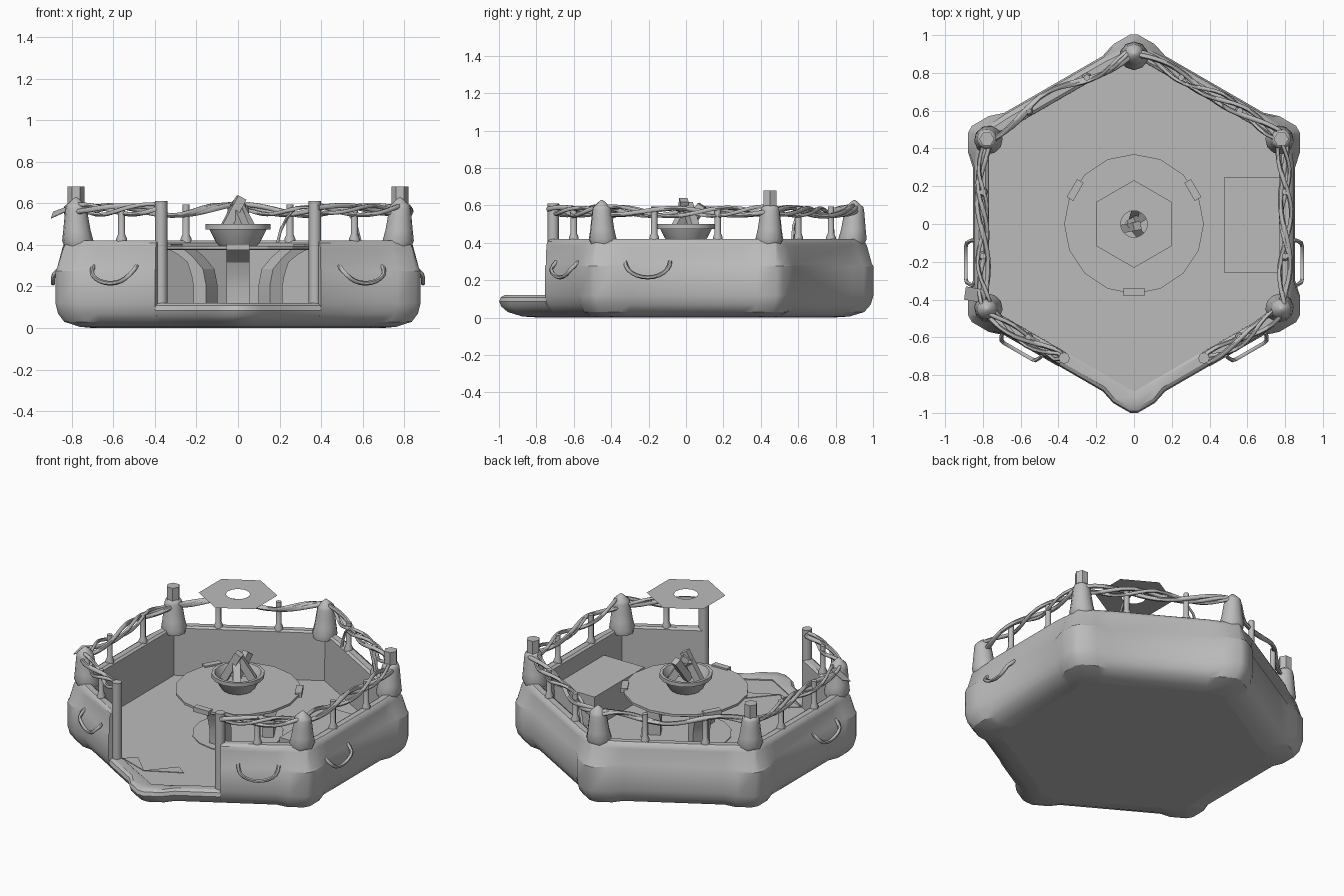
import bpy, bmesh, math
from mathutils import Vector, Euler

if "Cube" in bpy.data.objects:
    bpy.data.objects.remove(bpy.data.objects["Cube"])

grey = bpy.data.materials.new("stone_grey")
grey.diffuse_color = (0.5, 0.5, 0.5, 1)
grey.use_nodes = True
grey.node_tree.nodes["Principled BSDF"].inputs["Base Color"].default_value = grey.diffuse_color
C30 = math.cos(math.radians(30))


def finish(name, bm, smooth=0, recalc=True):
    bmesh.ops.remove_doubles(bm, verts=bm.verts, dist=.0002)
    if recalc:
        bmesh.ops.recalc_face_normals(bm, faces=bm.faces)
    me = bpy.data.meshes.new(name)
    bm.to_mesh(me)
    bm.free()
    ob = bpy.data.objects.new(name, me)
    bpy.context.collection.objects.link(ob)
    me.materials.append(grey)
    if smooth:
        bpy.ops.object.select_all(action='DESELECT')
        ob.select_set(True)
        bpy.context.view_layer.objects.active = ob
        bpy.ops.object.shade_smooth_by_angle(angle=math.radians(smooth))
    return ob


def loft(name, rings, smooth=0):
    """Skin a list of point rings and cap both ends."""
    bm = bmesh.new()
    vs = [[bm.verts.new(p) for p in r] for r in rings]
    for a, b in zip(vs, vs[1:]):
        for i in range(len(a)):
            j = (i + 1) % len(a)
            bm.faces.new((a[i], a[j], b[j], b[i]))
    bm.faces.new(vs[0])
    bm.faces.new(vs[-1])
    return finish(name, bm, smooth)


def sheet(name, pts):
    bm = bmesh.new()
    bm.faces.new([bm.verts.new(p) for p in pts])
    return finish(name, bm, recalc=False)


def ring(x, y, r, z, sides, turn=0.0):
    return [(x + r * math.cos(turn + 2 * math.pi * i / sides),
             y + r * math.sin(turn + 2 * math.pi * i / sides), z) for i in range(sides)]


def lathe(name, x, y, prof, sides, smooth=0, turn=0.0):
    return loft(name, [ring(x, y, r, z, sides, turn) for r, z in prof], smooth)


def tube(name, pts, rad, ref=(0, 0, 1), sides=6):
    pts = [Vector(p) for p in pts]
    rings = []
    for i, p in enumerate(pts):
        t = (pts[min(i + 1, len(pts) - 1)] - pts[max(i - 1, 0)]).normalized()
        u = t.cross(Vector(ref)).normalized()
        v = t.cross(u)
        rings.append([p + rad * (u * math.cos(2 * math.pi * k / sides) + v * math.sin(2 * math.pi * k / sides))
                      for k in range(sides)])
    return loft(name, rings, 60)


def box(name, loc, size, rot=(0, 0, 0)):
    bm = bmesh.new()
    bmesh.ops.create_cube(bm, size=1)
    e = Euler(rot).to_matrix()
    for v in bm.verts:
        v.co = e @ Vector(v.co[k] * size[k] for k in range(3)) + Vector(loc)
    return finish(name, bm)


def wall_point(side, a, s, z):
    """Point on hexagon side (degrees of its normal), s along the side."""
    n = math.radians(side)
    return Vector((a * math.cos(n) - s * math.sin(n), a * math.sin(n) + s * math.cos(n), z))


# Wall cross-section stations: each side swells near its corners, and draws in again at the top
def station(side, s, prof):
    pts = []
    for a, z in prof:
        if a < .775 and z > .05:                      # inner face keeps sharp corners
            m = a * .5773
            pts.append(wall_point(side, a, math.copysign(m, s) if abs(s) > .48 else min(max(s, -m), m), z))
        elif abs(s) > .35:
            swell = .026 if z < .28 else .026 - .29 * (z - .28)
            f = .73 if z == 0 else a / .853
            if a < .83 and z > .3 or z < .01:
                swell *= .3
            pts.append(wall_point(side, a + swell, s * f, z))
        else:
            pts.append(wall_point(side, a, s, z))
    return pts


END = (.3, .38, .483)
FULL = [-s for s in reversed(END)] + list(END)
wall = [(.69, 0), (.755, .006), (.81, .03), (.84, .07), (.853, .12), (.853, .275), (.847, .285), (.845, .385),
        (.838, .408), (.82, .42), (.785, .42), (.77, .41), (.768, .09)]
sill = [(.69, 0), (.755, .006), (.81, .03), (.84, .06), (.85, .085), (.843, .108), (.825, .12),
        (.78, .12), (.768, .112), (.768, .09)]
path = [(-60, s) for s in (-.03,) + END]
for side in (0, 60, 120, 180):
    path += [(side, s) for s in FULL]
path += [(240, s) for s in FULL[:3] + [.03]]
loft("basket_wall", [station(d, s, wall) for d, s in path], 32)
path = [(240, s) for s in (.03,) + END] + [(300, s) for s in FULL[:3] + [-.03]]
loft("doorway_sill", [station(d, s, sill) for d, s in path], 32)

# Floor and underside
sheet("floor", ring(0, 0, .775 / C30, .105, 6, math.pi / 6))
under = [station(d, s, [(.69, 0)])[0] for d in range(0, 360, 60) for s in FULL]
sheet("underside", under[::-1])

# Padded corner posts; the two rear side ones carry taller stubs
for d in (-30, 30, 90, 150, 210):
    c = math.radians(d)
    tall = d in (30, 150)
    prof = [(.885, .068, .39), (.89, .076, .42), (.895, .066, .47), (.898, .058, .53), (.9, .052, .575)]
    prof += [(.9, .048, .59), (.9, .036, .6)] if tall else [(.9, .048, .59), (.9, .022, .615), (.9, .004, .63)]
    loft("corner_post", [ring(q * math.cos(c), q * math.sin(c), r, z, 10, c) for q, r, z in prof], 45)
    if tall:
        lathe("corner_stub", .9 * math.cos(c), .9 * math.sin(c), [(.04, .55), (.04, .68)], 6)

# Doorway posts and thin railing posts
for m in (-1, 1):
    lathe("doorway_post", m * .37, -.71, [(.03, .1), (.03, .61)], 8, 50)
    for x, y in ((.8, .17), (.8, -.17), (.56, .6), (.25, .775), (.56, -.6)):
        lathe("railing_post", m * x, y, [(.026, .41), (.026, .43), (.017, .45), (.017, .595)], 8, 50)

# Twisted vine railing, bowing slightly outward between supports
stops = [Vector((.37, -.71, .58))] + [Vector((.9 * math.cos(math.radians(d)), .9 * math.sin(math.radians(d)), .575))
                                     for d in (-30, 30, 90, 150, 210)] + [Vector((-.37, -.71, .58))]
for strand in range(3):
    pts, dist = [], 0
    for a, b in zip(stops, stops[1:]):
        run = b - a
        out = Vector((run.y, -run.x, 0)).normalized()
        n = max(8, int(run.length * 26))
        for i in range(n):
            f = i / n
            ph = (dist + f * run.length) * (9 + 1.5 * strand) + strand * 2.1
            bow = math.sin(math.pi * f)
            pts.append(a + run * f + out * (.004 + .022 * bow + .028 * math.cos(ph))
                       + Vector((0, 0, -.012 * bow + .022 * math.sin(ph))))
        dist += run.length
    pts.append(stops[-1])
    tube("railing_vine", pts, .0135 - .0015 * strand)

# Loose vine ends hanging inside the rail
tube("hanging_vine", [(.36, .69, .58), (.28, .74, .58), (.235, .765, .53), (.205, .785, .47), (.19, .79, .41)], .008, (.5, .86, 0))
tube("hanging_vine", [(.47, .63, .58), (.53, .6, .56), (.57, .575, .49), (.59, .57, .41)], .008, (.5, .86, 0))

# Rope handles on the outside
for side, s in ((0, -.205), (180, .205), (-60, .195), (240, -.195)):
    pts = []
    for i in range(13):
        t = math.pi * i / 12
        pts.append(wall_point(side, .845 + .045 * min(1, 1.8 * math.sin(t)), s + .12 * math.cos(t), .3 - .085 * math.sin(t)))
    tube("rope_handle", pts, .011, wall_point(side, 1, 0, 0))

# Round table with base disc, three edge brackets and curved legs
lathe("table_top", 0, 0, [(.36, .375), (.37, .38), (.37, .395)], 16)
lathe("table_base", 0, 0, [(.27, .1), (.27, .11)], 16)
curve = [(.18, .1), (.18, .2), (.195, .27), (.235, .33), (.29, .37), (.35, .385)]
for d in (30, 150, 270):
    box("table_bracket", wall_point(d, .36, 0, .39), (.04, .11, .03), (0, 0, math.radians(d)))
    rings = []
    for i, (r, z) in enumerate(curve):
        a, b = curve[max(i - 1, 0)], curve[min(i + 1, len(curve) - 1)]
        t = Vector((b[0] - a[0], b[1] - a[1])).normalized() * (.035 if i < 3 else .02 if i < 5 else .008)
        rings.append([wall_point(d, r + k * t.y, w, z - k * t.x) for k, w in ((-1, -.055), (1, -.055), (1, .055), (-1, .055))])
    loft("table_leg", rings, 30)

# Fire bowl and leaning logs
lathe("fire_bowl", 0, 0, [(.09, .393), (.105, .41), (.138, .475), (.157, .475), (.157, .5), (.138, .5), (.1, .43)], 16, 30)
for x, y, z, length, ry, rz in ((-.03, -.02, .54, .2, .5, .2), (.03, .03, .53, .18, -.55, .5),
                                (.01, -.03, .52, .16, -.6, -.9), (0, .04, .53, .17, .6, 1.3)):
    box("log", (x, y, z), (.045, .045, length), (0, ry, rz))

# Hexagonal ring plate hanging overhead
hexa = [(.232 * math.sin(math.pi * k / 3), .232 * math.cos(math.pi * k / 3)) for k in range(6)]
bm = bmesh.new()
outer, inner = [], []
for i in range(24):
    f = (i % 4) / 4
    p, q = hexa[i // 4], hexa[(i // 4 + 1) % 6]
    outer.append(bm.verts.new((p[0] + (q[0] - p[0]) * f, p[1] + (q[1] - p[1]) * f, 1.005)))
    g = 2 * math.pi * i / 24
    inner.append(bm.verts.new((.07 * math.sin(g), .07 * math.cos(g), 1.005)))
for i in range(24):
    j = (i + 1) % 24
    bm.faces.new((outer[j], outer[i], inner[i], inner[j]))
finish("overhead_plate", bm, recalc=False)

# Bench with three seat sections
for y, w in ((.185, .13), (-.005, .25), (-.195, .13)):
    box("bench", (.625, y, .2), (.29, w, .21))


# Small scraps on the floor, and a leaf caught on the rail
def scrap(name, pts):
    loft(name, [[Vector(p) - Vector((0, 0, .004)) for p in pts], [Vector(p) for p in pts]])


scrap("floor_scrap", [(-.35, -.68, .11), (-.28, -.62, .11), (-.15, -.75, .11)])
scrap("floor_scrap", [(-.15, -.75, .11), (.06, -.64, .11), (-.01, -.59, .11)])
scrap("leaf", [(-.9, -.4, .53), (-.89, -.33, .56), (-.78, -.35, .6), (-.79, -.42, .58)])
